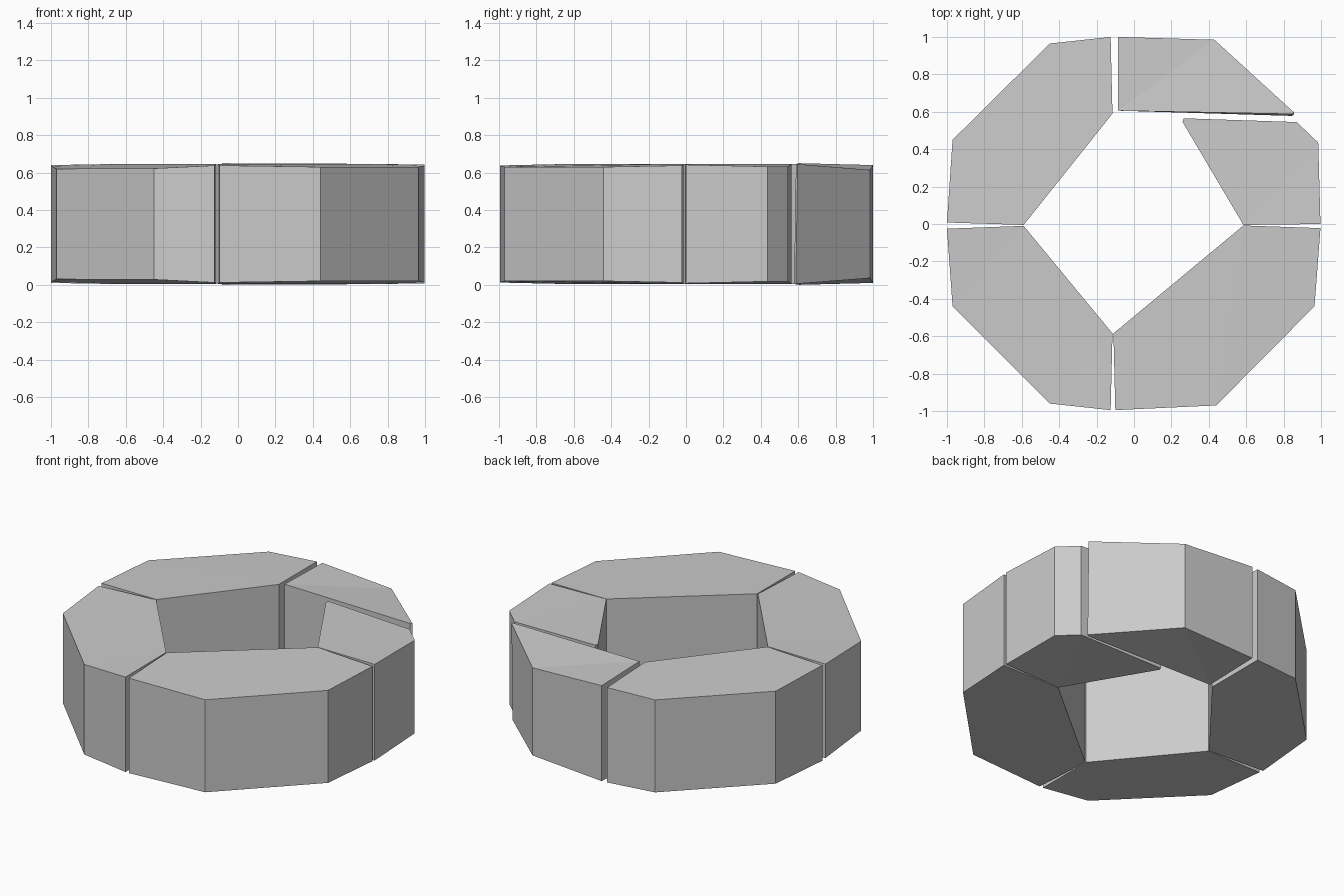
import bpy, bmesh

HEIGHT = 0.65


def stone(name, outline):
    """Block from plan points (x, y, inset): inset lowers the top and raises the base."""
    bm = bmesh.new()
    low = [bm.verts.new((x, y, d)) for x, y, d in outline]
    top = [bm.verts.new((x, y, HEIGHT - d)) for x, y, d in outline]
    n = len(outline)
    for i in range(n):
        j = (i + 1) % n
        bm.faces.new((low[i], low[j], top[j], top[i]))
    # fan the slightly warped caps into flat triangles
    caps = [bm.faces.new(low[::-1]), bm.faces.new(top)]
    bmesh.ops.triangulate(bm, faces=caps)
    bmesh.ops.recalc_face_normals(bm, faces=bm.faces)
    mesh = bpy.data.meshes.new(name)
    bm.to_mesh(mesh)
    bm.free()
    obj = bpy.data.objects.new(name, mesh)
    bpy.context.collection.objects.link(obj)
    return obj


# Large ring blocks
stone("back_left_block", [
    (-0.125, 1.0, 0.012), (-0.45, 0.965, 0.02), (-0.97, 0.45, 0.02),
    (-1.0, 0.008, 0.01), (-0.59, -0.005, 0.003), (-0.115, 0.59, 0.003)])
stone("front_left_block", [
    (-1.0, -0.025, 0.015), (-0.97, -0.44, 0.03), (-0.45, -0.96, 0.028),
    (-0.125, -0.995, 0.012), (-0.115, -0.585, 0.003), (-0.59, -0.01, 0.003)])
stone("front_right_block", [
    (-0.11, -0.585, 0.003), (-0.10, -0.995, 0.012), (0.44, -0.97, 0.02),
    (0.965, -0.44, 0.02), (0.997, -0.022, 0.012), (0.585, -0.008, 0.003)])

# Small interlocking blocks on the back right
stone("right_block", [
    (0.585, -0.005, 0.003), (0.997, 0.0, 0.008), (0.985, 0.435, 0.018),
    (0.87, 0.545, 0.018), (0.265, 0.565, 0.003), (0.26, 0.545, 0.003)])
back = stone("back_block", [
    (-0.085, 0.606, 0.0), (0.845, 0.588, 0.004), (0.855, 0.597, 0.005),
    (0.43, 0.985, 0.036), (-0.085, 1.0, 0.01)])

# Lean the joint face of the back block slightly outward at the base
for v in back.data.vertices:
    if v.co.z < 0.3 and v.co.x > 0.5:
        v.co.y -= 0.01
